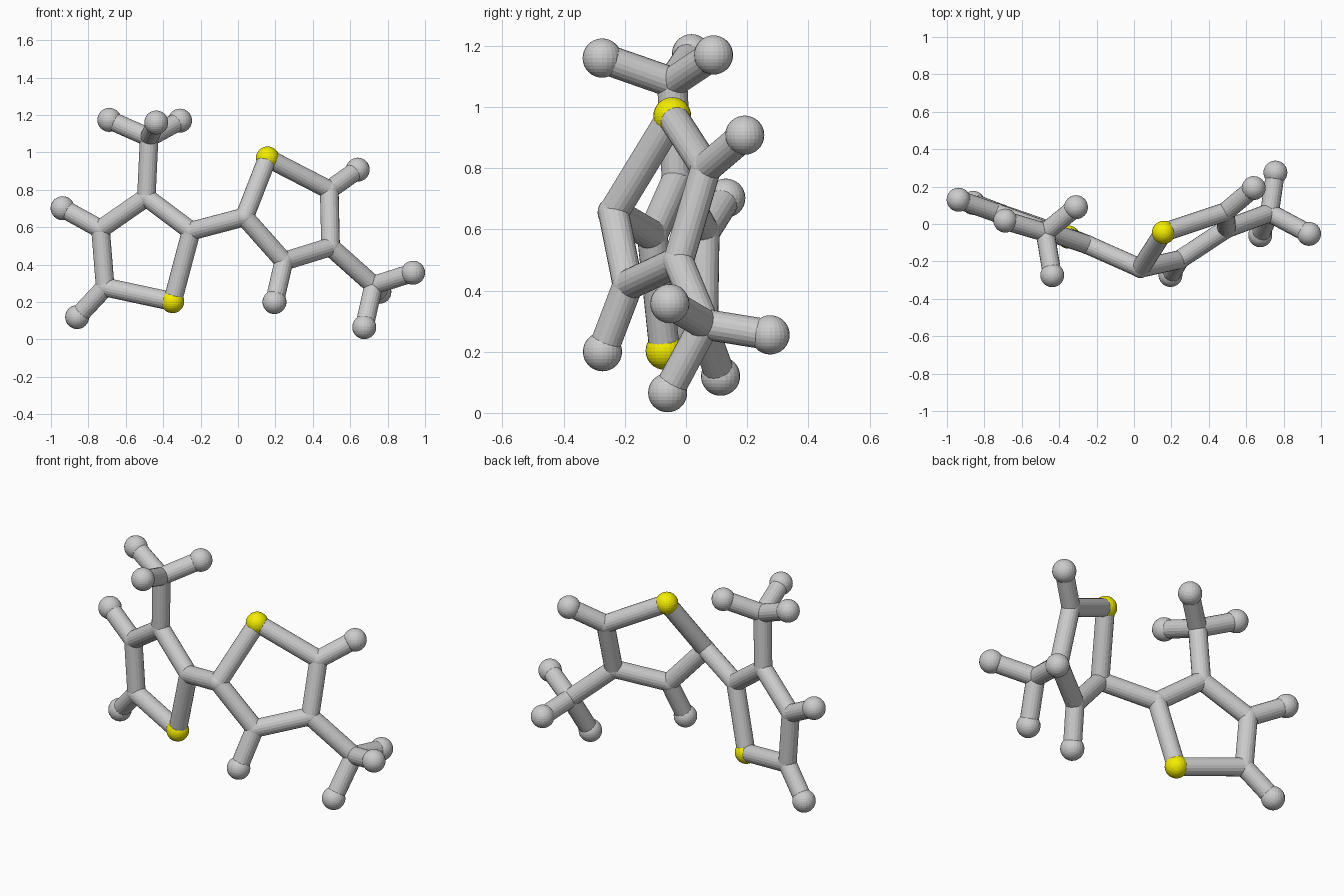
import bpy
from mathutils import Vector

if "Cube" in bpy.data.objects:
    bpy.data.objects.remove(bpy.data.objects["Cube"])

STICK_R, JOINT_R, BALL_R, YELLOW_R = 0.05, 0.052, 0.064, 0.062

# Atom positions: two five-sided rings, each with a three-pronged side group
joints = {
    "a2": (-0.25, -0.11, 0.58), "a3": (-0.49, -0.03, 0.76),
    "a4": (-0.735, 0.06, 0.59), "a5": (-0.71, 0.055, 0.28),
    "am": (-0.475, -0.045, 1.08),
    "b2": (0.035, -0.237, 0.655), "b3": (0.245, -0.19, 0.418),
    "b4": (0.495, -0.025, 0.495), "b5": (0.488, 0.065, 0.80),
    "bm": (0.725, 0.06, 0.29),
}
yellow = {"as": (-0.35, -0.07, 0.203), "bs": (0.158, -0.045, 0.97)}
# End balls, grouped by the joint they hang from
ends = {
    "a4": [(-0.938, 0.13, 0.702)],
    "a5": [(-0.86, 0.113, 0.12)],
    "am": [(-0.688, 0.018, 1.174), (-0.437, -0.274, 1.16), (-0.31, 0.09, 1.17)],
    "b3": [(0.195, -0.273, 0.20)],
    "b5": [(0.64, 0.192, 0.908)],
    "bm": [(0.936, -0.053, 0.357), (0.675, -0.06, 0.066), (0.756, 0.275, 0.255)],
}
bonds = ["a2 a3", "a3 a4", "a4 a5", "a5 as", "as a2", "a3 am", "a2 b2",
         "b2 b3", "b3 b4", "b4 b5", "b5 bs", "bs b2", "b4 bm"]

yellow_mat = bpy.data.materials.new("yellow")
yellow_mat.diffuse_color = (0.9, 0.85, 0.0, 1)
yellow_mat.use_nodes = True
yellow_mat.node_tree.nodes["Principled BSDF"].inputs["Base Color"].default_value = yellow_mat.diffuse_color


def ball(name, p, r, mat=None):
    bpy.ops.mesh.primitive_uv_sphere_add(segments=24, ring_count=16, radius=r, location=p)
    ob = bpy.context.object
    ob.name = name
    if mat:
        ob.data.materials.append(mat)


def stick(name, p, q):
    p, q = Vector(p), Vector(q)
    d = q - p
    bpy.ops.mesh.primitive_cylinder_add(vertices=20, radius=STICK_R, depth=d.length,
                                        location=(p + q) / 2)
    ob = bpy.context.object
    ob.name = name
    ob.rotation_euler = d.to_track_quat('Z', 'Y').to_euler()


# Rounded ring corners and yellow corner balls
for p in joints.values():
    ball("joint", p, JOINT_R)
for p in yellow.values():
    ball("yellow_ball", p, YELLOW_R, yellow_mat)

# Sticks of the rings, the bridge and the side groups
atoms = {**joints, **yellow}
for b in bonds:
    i, j = b.split()
    stick("ring_stick", atoms[i], atoms[j])

# Outer sticks with end balls
for k, pts in ends.items():
    for p in pts:
        stick("end_stick", joints[k], p)
        ball("end_ball", p, BALL_R)
